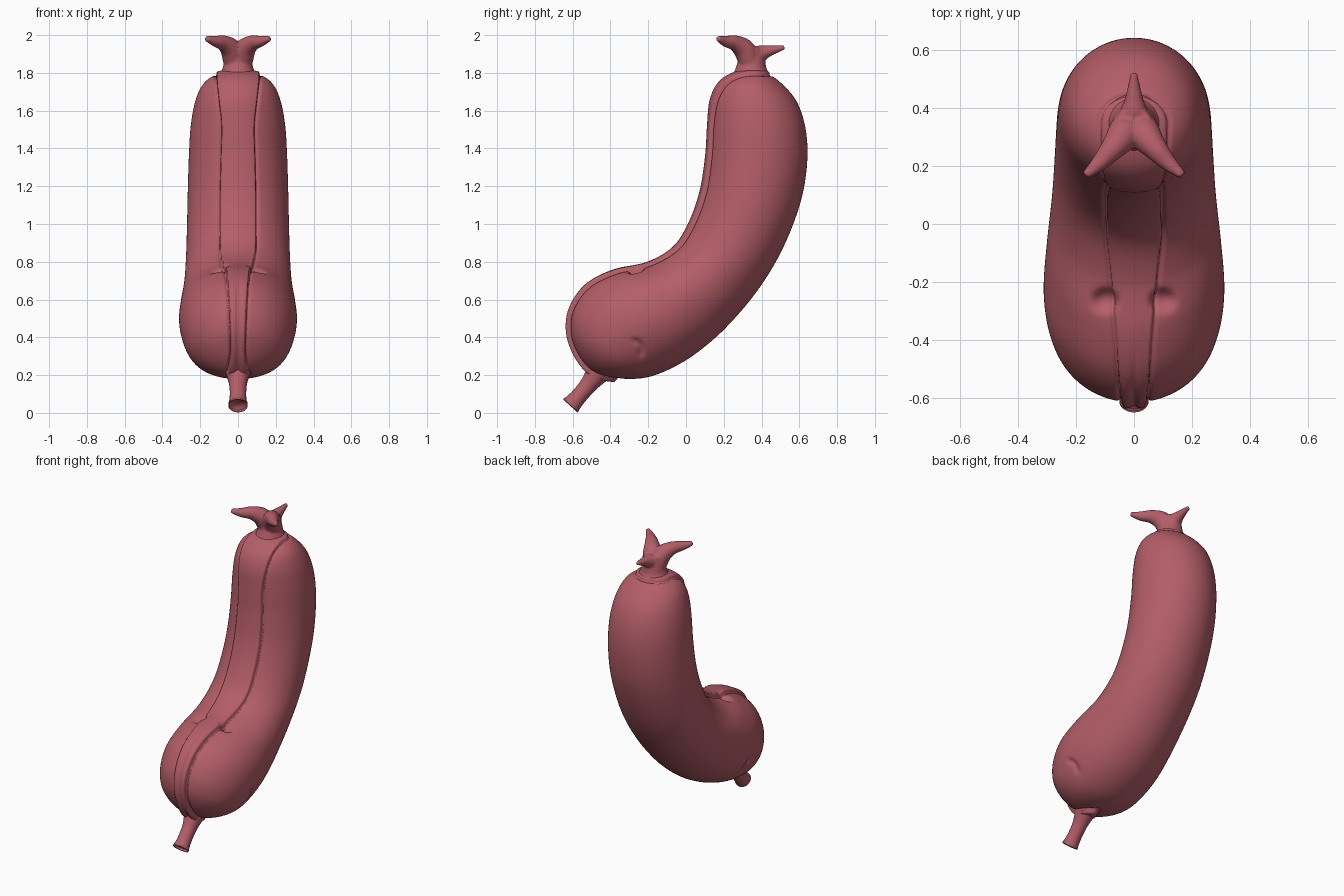
import bpy, bmesh, math
from mathutils import Vector

if "Cube" in bpy.data.objects:
    bpy.data.objects.remove(bpy.data.objects["Cube"])

skin = bpy.data.materials.new("dusty_red")
skin.diffuse_color = (0.456, 0.112, 0.138, 1)
skin.use_nodes = True
skin.node_tree.nodes["Principled BSDF"].inputs["Base Color"].default_value = skin.diffuse_color


def spline(rows, n, first=None, last=None):
    """Smoothly interpolate rows of numbers, n steps per interval."""
    pts = [first or rows[0]] + list(rows) + [last or rows[-1]]
    out = []
    for i in range(1, len(pts) - 2):
        for k in range(n):
            t = k / n
            out.append([0.5 * (2 * b + (c - a) * t + (2 * a - 5 * b + 4 * c - d) * t * t
                               + (3 * b - a - 3 * c + d) * t ** 3)
                        for a, b, c, d in zip(*pts[i - 1:i + 3])])
    return out + [list(rows[-1])]


def finish(bm, name):
    bmesh.ops.recalc_face_normals(bm, faces=bm.faces)
    me = bpy.data.meshes.new(name)
    bm.to_mesh(me)
    bm.free()
    me.materials.append(skin)
    for p in me.polygons:
        p.use_smooth = True
    ob = bpy.data.objects.new(name, me)
    bpy.context.collection.objects.link(ob)
    return ob


def tube(bm, rows, n=6, seg=24):
    """Round tapered tube through (x, y, z, radius); returns end cap and direction."""
    path = spline(rows, n)
    rings = []
    for i, (x, y, z, r) in enumerate(path):
        a, b = path[max(i - 1, 0)], path[min(i + 1, len(path) - 1)]
        d = (Vector(b[:3]) - Vector(a[:3])).normalized()
        u = d.cross(Vector((1, 0.13, 0))).normalized()
        v = d.cross(u)
        rings.append([bm.verts.new(Vector((x, y, z)) + r * (math.cos(t) * u + math.sin(t) * v))
                      for t in (2 * math.pi * k / seg for k in range(seg))])
    for p, q in zip(rings, rings[1:]):
        for k in range(seg):
            bm.faces.new((p[k], p[(k + 1) % seg], q[(k + 1) % seg], q[k]))
    bm.faces.new(rings[0][::-1])
    return bm.faces.new(rings[-1]), d


def smooth(t):
    t = min(max(t, 0), 1)
    return t * t * (3 - 2 * t)


# Body stations: inner y z, outer y z, half width, strip half width
stations = [
    (-.46, .20, -.46, .20, 0, .07), (-.52, .235, -.38, .185, .10, .055),
    (-.58, .32, -.28, .18, .19, .042), (-.615, .43, -.18, .195, .255, .045),
    (-.60, .55, -.06, .245, .295, .05), (-.52, .665, .06, .32, .312, .058),
    (-.38, .74, .20, .44, .302, .068), (-.20, .785, .35, .61, .284, .085),
    (-.06, .87, .47, .79, .275, .10), (.025, 1.0, .56, .98, .27, .10),
    (.085, 1.17, .62, 1.17, .266, .10), (.115, 1.36, .643, 1.36, .26, .095),
    (.125, 1.52, .63, 1.52, .25, .092), (.138, 1.65, .585, 1.65, .226, .105),
    (.18, 1.74, .51, 1.74, .185, .115), (.255, 1.79, .44, 1.79, .115, .12),
    (.35, 1.808, .35, 1.808, 0, .12)]
flip = lambda r: (r[2], r[3], r[0], r[1], -r[4], r[5])
STEPS, SEG = 12, 192
rows = spline(stations, STEPS, flip(stations[1]), flip(stations[-2]))

# Body: swept oval rings, points denser along the concave front
bm = bmesh.new()
rings, info = [], {}
for i, (iy, iz, oy, oz, w, ws) in enumerate(rows):
    my, mz, hy, hz = (iy + oy) / 2, (iz + oz) / 2, (iy - oy) / 2, (iz - oz) / 2
    if i in (0, len(rows) - 1):
        v = bm.verts.new((0, my, mz))
        info[v] = (i / STEPS, 0, ws)
        rings.append([v] * SEG)
        continue
    ring = []
    for k in range(SEG):
        u = 2 * k / SEG - 1
        f = math.pi * (.45 * u + .55 * u ** 3)
        v = bm.verts.new((w * math.sin(f), my + hy * math.cos(f), mz + hz * math.cos(f)))
        info[v] = (i / STEPS, max(0, -math.cos(f)) * math.hypot(hy, hz), ws)
        ring.append(v)
    rings.append(ring)
for p, q in zip(rings, rings[1:]):
    for k in range(SEG):
        j = (k + 1) % SEG
        bm.faces.new(list(dict.fromkeys((p[k], p[j], q[j], q[k]))))
bmesh.ops.recalc_face_normals(bm, faces=bm.faces)
bm.normal_update()

# Raised front strip, its edge grooves, centre slit and dents
move = {}
for v, (s, back, ws) in info.items():
    ax, y, z = abs(v.co.x), v.co.y, v.co.z
    e = math.hypot(ax, back * ws / .1) - ws
    height = .022 - .008 * smooth((s - 5) / 3)
    d = height * smooth(-e / .014) - .010 * math.exp(-(e / .007) ** 2)
    if back == 0:
        d -= .010 * smooth((6 - s) / 2) * math.exp(-(ax / .012) ** 2)
    # hollows at the top of the lower grooves
    q = ((ax - .10) / .045) ** 2 + ((y + .265) / .035) ** 2 + ((z - .77) / .08) ** 2
    d -= .032 * math.exp(-q * q)
    # crescent dents on the sides
    ry, rz = y + .29, z - .33
    r = math.hypot(ry, rz)
    if ax > .1 and r > .01:
        d -= .016 * math.exp(-((r - .055) / .014) ** 2) * smooth((ry * .9 + rz * .4) / r * 1.6 - .4)
    move[v] = v.normal * d
for v, m in move.items():
    v.co += m
finish(bm, "curved_body")

# Lower stem with a hollow cut end
bm = bmesh.new()
cap, d = tube(bm, [(0, -.42, .27, .085), (0, -.465, .215, .066), (0, -.515, .15, .047),
                   (0, -.57, .085, .044), (0, -.613, .037, .051)])
bmesh.ops.inset_region(bm, faces=[cap], thickness=.012)
bmesh.ops.translate(bm, verts=cap.verts, vec=-.015 * d)
finish(bm, "lower_stem")

# Collar ridge behind the lower stem
bm = bmesh.new()
tube(bm, [(-.05, -.47, .225, .012), (-.04, -.42, .20, .017), (0, -.395, .195, .018),
          (.04, -.42, .20, .017), (.05, -.47, .225, .012)], seg=12)
finish(bm, "stem_collar")

# Crown: neck with two front prongs and one back prong, blended together
bm = bmesh.new()
tube(bm, [(0, .345, 1.77, .11), (0, .345, 1.82, .084), (0, .345, 1.86, .074), (0, .335, 1.93, .066)])
for side in (-1, 1):
    tube(bm, [(side * .02, .34, 1.85, .056), (side * .035, .31, 1.92, .058),
              (side * .075, .26, 1.957, .042), (side * .12, .21, 1.967, .029),
              (side * .168, .168, 1.982, .014)])
tube(bm, [(0, .35, 1.85, .055), (0, .385, 1.895, .05), (0, .435, 1.915, .031), (0, .522, 1.935, .011)])
crown = finish(bm, "pronged_crown")
rm = crown.modifiers.new("blend", 'REMESH')
rm.mode = 'VOXEL'
rm.voxel_size = .006
rm.use_smooth_shade = True
sm = crown.modifiers.new("soften", 'SMOOTH')
sm.factor = .5
sm.iterations = 5
